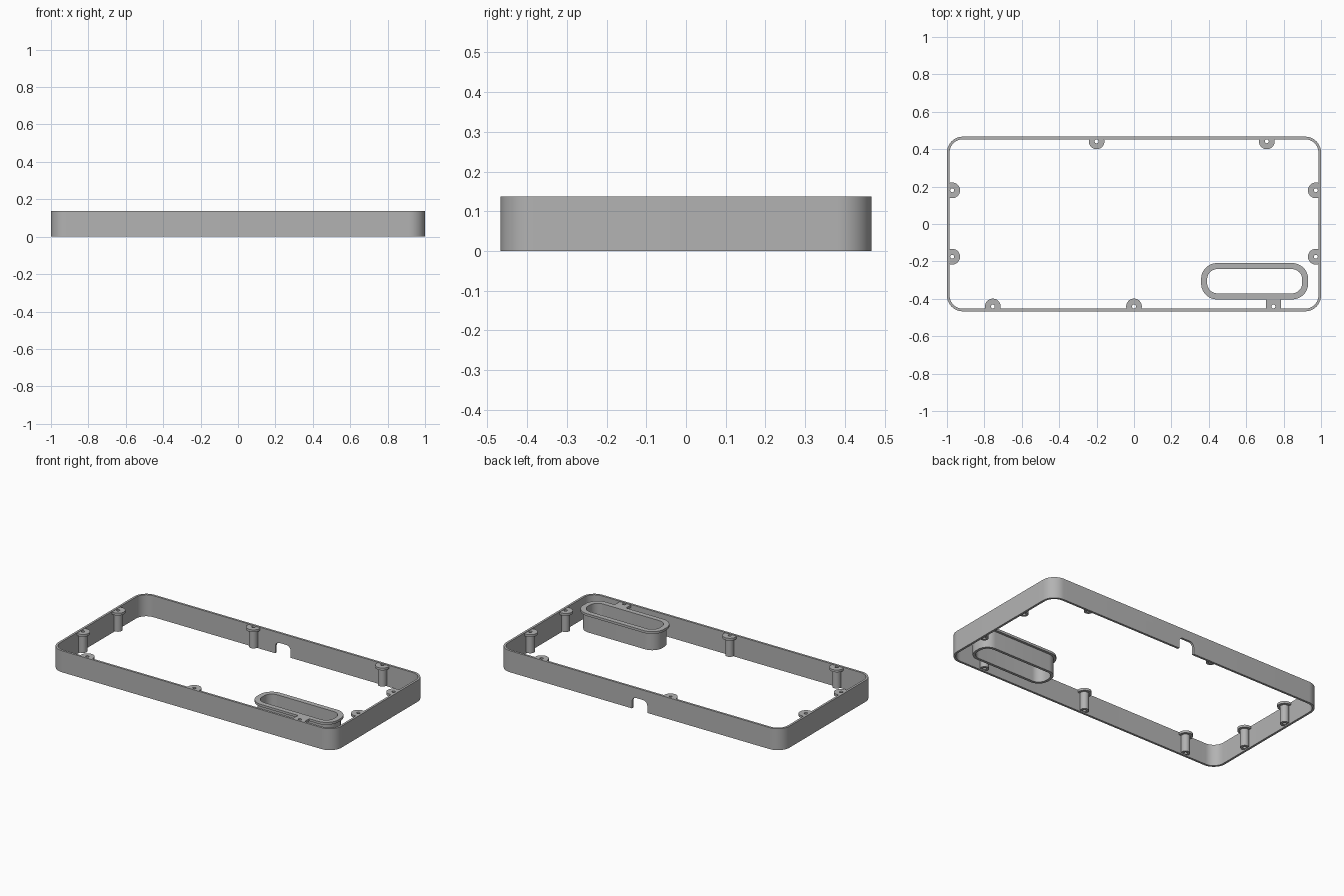
import bpy
import bmesh
from math import sin, cos, pi, atan2
from mathutils import Matrix, Vector

if "Cube" in bpy.data.objects:
    bpy.data.objects.remove(bpy.data.objects["Cube"], do_unlink=True)

# One plain grey plastic
grey = bpy.data.materials.new("grey_plastic")
grey.use_nodes = True
colour = (0.45, 0.45, 0.45, 1)
grey.diffuse_color = colour
grey.node_tree.nodes["Principled BSDF"].inputs["Base Color"].default_value = colour

HX, HY, HEIGHT, WALL = 1.0, 0.467, 0.137, 0.014
TOP = HEIGHT - 0.003
FOOT = 0.008


def rounded(hx, hy, r, cx=0, cy=0, n=12):
    """Outline of a rounded rectangle."""
    pts = []
    for k, (sx, sy) in enumerate([(1, 1), (-1, 1), (-1, -1), (1, -1)]):
        for i in range(n + 1):
            a = (k + i / n) * pi / 2
            pts.append((cx + sx * (hx - r) + r * cos(a), cy + sy * (hy - r) + r * sin(a)))
    return pts


def finish(name, bm):
    bmesh.ops.recalc_face_normals(bm, faces=bm.faces)
    mesh = bpy.data.meshes.new(name)
    bm.to_mesh(mesh)
    bm.free()
    mesh.materials.append(grey)
    ob = bpy.data.objects.new(name, mesh)
    bpy.context.collection.objects.link(ob)
    return ob


def smooth(ob):
    bpy.ops.object.select_all(action='DESELECT')
    ob.select_set(True)
    bpy.context.view_layer.objects.active = ob
    bpy.ops.object.shade_smooth_by_angle(angle=pi / 6)


def add_ring(bm, outer, inner, z0, z1):
    """Tube between two outlines with matching point counts."""
    loops = [[bm.verts.new((x, y, z)) for x, y in pts]
             for pts, z in ((outer, z0), (outer, z1), (inner, z1), (inner, z0))]
    n = len(outer)
    for a, b in zip(loops, loops[1:] + loops[:1]):
        for i in range(n):
            j = (i + 1) % n
            bm.faces.new((a[i], a[j], b[j], b[i]))


def add_prism(bm, pts, y0, y1):
    """Solid from an x-z outline, extruded along y."""
    a = [bm.verts.new((x, y0, z)) for x, z in pts]
    b = [bm.verts.new((x, y1, z)) for x, z in pts]
    bm.faces.new(a)
    bm.faces.new(b)
    for i in range(len(pts)):
        j = (i + 1) % len(pts)
        bm.faces.new((a[i], a[j], b[j], b[i]))


def cut(ob, cutter):
    cutter.hide_render = True
    mod = ob.modifiers.new("cut", 'BOOLEAN')
    mod.operation, mod.solver, mod.object = 'DIFFERENCE', 'EXACT', cutter
    bpy.context.view_layer.objects.active = ob
    bpy.ops.object.modifier_apply(modifier="cut")
    bpy.data.objects.remove(cutter, do_unlink=True)


def box(name, lo, hi):
    bm = bmesh.new()
    add_prism(bm, [(lo[0], lo[2]), (hi[0], lo[2]), (hi[0], hi[2]), (lo[0], hi[2])], lo[1], hi[1])
    return finish(name, bm)


# Outer wall with an arched cable notch in the back
bm = bmesh.new()
add_ring(bm, rounded(HX, HY, 0.085), rounded(HX - WALL, HY - WALL, 0.085 - WALL), 0, HEIGHT)
wall = finish("outer_wall", bm)
bm = bmesh.new()
add_prism(bm, rounded(0.054, 0.074, 0.03, 0, 0), HY - 0.05, HY + 0.05)
cut(wall, finish("notch_cutter", bm))
smooth(wall)


def clipped_circle(r, limit, square=False, n=48):
    """Circle flattened against the wall on its +y side."""
    pts = []
    for i in range(n):
        a = 2 * pi * (i + 0.5) / n
        x, y = r * cos(a), r * sin(a)
        if square:
            k = r / max(abs(x), abs(y))
            x, y = x * k, y * k
        if y > limit:
            x, y = x * limit / y, limit
        pts.append((x, y))
    return pts


def boss(name, x, y, direction, square=False):
    """Screw post with a flat tab on top; direction points to the wall."""
    dx, dy = direction
    limit = (HX - WALL - abs(x) if dx else HY - WALL - abs(y)) + 0.001
    hole = clipped_circle(0.0105, 1)
    bm = bmesh.new()
    add_ring(bm, clipped_circle(0.026, limit), hole, FOOT, TOP - 0.015)
    add_ring(bm, clipped_circle(0.04 if square else 0.042, limit, square), hole, TOP - 0.015, TOP)
    turn = Matrix.Rotation(atan2(dy, dx) - pi / 2, 4, 'Z')
    bm.transform(Matrix.Translation(Vector((x, y, 0))) @ turn)
    return finish(name, bm)


# Screw posts around the inside of the wall
back_posts = [boss("back_post", x, 0.442, (0, 1)) for x in (-0.755, -0.2, 0.71)]
cut(back_posts[0], box("tab_cutter", (-0.742, 0.38, TOP - 0.03), (-0.68, 0.422, TOP + 0.03)))
front_posts = [boss("front_post", x, -0.441, (0, -1)) for x in (-0.755, 0)]
front_posts.append(boss("slot_post", 0.745, -0.441, (0, -1), square=True))
side_posts = [boss("side_post", s * 0.972, y, (s, 0)) for s in (-1, 1) for y in (0.18, -0.175)]
for post in back_posts + front_posts + side_posts:
    smooth(post)

# Long slot: thin flange on top of an open tube
SX, SY = 0.645, -0.306
opening = rounded(0.254, 0.065, 0.055, SX, SY)
bm = bmesh.new()
add_ring(bm, rounded(0.286, 0.097, 0.085, SX, SY), opening, TOP - 0.015, TOP)
add_ring(bm, rounded(0.271, 0.082, 0.071, SX, SY), opening, FOOT, TOP - 0.015)
smooth(finish("slot_tube", bm))
